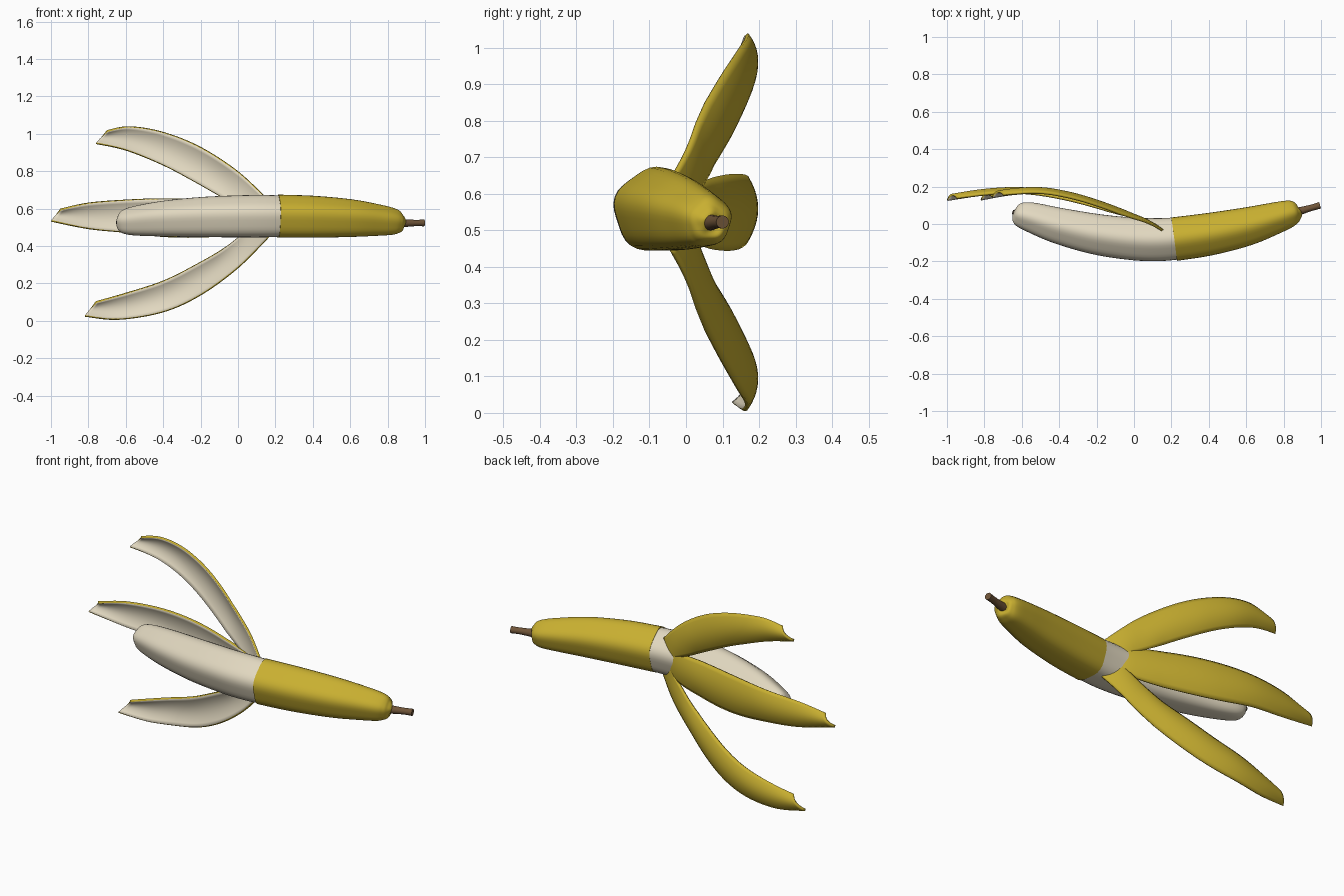
import bpy, bmesh, math
from mathutils import Vector

if "Cube" in bpy.data.objects:
    bpy.data.objects.remove(bpy.data.objects["Cube"])


def material(name, rgb):
    m = bpy.data.materials.new(name)
    m.diffuse_color = (*rgb, 1)
    m.use_nodes = True
    m.node_tree.nodes["Principled BSDF"].inputs["Base Color"].default_value = m.diffuse_color
    return m


YELLOW = material("peel_yellow", (0.58, 0.43, 0.03))
CREAM = material("flesh_cream", (0.76, 0.69, 0.53))
BROWN = material("stem_brown", (0.16, 0.09, 0.04))
DARK = material("tip_dark", (0.06, 0.04, 0.03))


def spline(pts, t):
    """Catmull-Rom through tuples, t in 0..1."""
    n = len(pts) - 1
    i = min(int(t * n), n - 1)
    u = t * n - i
    p = [Vector(pts[min(max(k, 0), n)]) for k in (i - 1, i, i + 1, i + 2)]
    return 0.5 * (2 * p[1] + (p[2] - p[0]) * u
                  + (2 * p[0] - 5 * p[1] + 4 * p[2] - p[3]) * u * u
                  + (3 * p[1] - p[0] - 3 * p[2] + p[3]) * u ** 3)


def finish(name, bm, mats, angle=40):
    me = bpy.data.meshes.new(name)
    bm.to_mesh(me)
    bm.free()
    ob = bpy.data.objects.new(name, me)
    bpy.context.collection.objects.link(ob)
    for m in mats:
        me.materials.append(m)
    bpy.ops.object.select_all(action='DESELECT')
    ob.select_set(True)
    bpy.context.view_layer.objects.active = ob
    bpy.ops.object.shade_smooth_by_angle(angle=math.radians(angle))
    return ob


def tube(name, pts, mat, ridge=0.0, sides=40, steps=6):
    """Sweep a (softly five-sided) ring along points (x, y, z, radius)."""
    bm = bmesh.new()
    n = (len(pts) - 1) * steps
    path = [spline([Vector(p) for p in pts], k / n) for k in range(n + 1)]
    rings = []
    for k, p in enumerate(path):
        a, b = path[max(k - 1, 0)], path[min(k + 1, n)]
        tan = (b - a).to_3d().normalized()
        side = Vector((0, 0, 1)).cross(tan).normalized()
        up = tan.cross(side)
        ring = []
        for j in range(sides):
            th = 2 * math.pi * j / sides
            r = p[3] * (1 + ridge * math.cos(5 * (th - math.pi / 2)))
            ring.append(bm.verts.new(p.to_3d() + r * (math.cos(th) * side + math.sin(th) * up)))
        rings.append(ring)
    for r0, r1 in zip(rings, rings[1:]):
        for j in range(sides):
            bm.faces.new((r0[j], r0[j - 1], r1[j - 1], r1[j]))
    bm.faces.new(rings[0])
    bm.faces.new(rings[-1])
    bmesh.ops.recalc_face_normals(bm, faces=bm.faces)
    return finish(name, bm, [mat])


# Flesh, running a little way into the unpeeled skin
tube("flesh", [(-0.643, 0.062, 0.525, 0.018), (-0.632, 0.058, 0.525, 0.047),
               (-0.605, 0.05, 0.527, 0.066), (-0.54, 0.033, 0.532, 0.08),
               (-0.4, -0.01, 0.542, 0.095), (-0.2, -0.055, 0.55, 0.107),
               (0.0, -0.08, 0.554, 0.112), (0.15, -0.083, 0.555, 0.113),
               (0.3, -0.07, 0.554, 0.108)], CREAM, 0.04)

# Dark blossom tip
tube("flesh_tip", [(-0.65, 0.064, 0.525, 0.008), (-0.645, 0.0625, 0.525, 0.014),
                   (-0.63, 0.058, 0.525, 0.016)], DARK, sides=12, steps=2)

# Unpeeled skin
tube("peel_base", [(0.214, -0.081, 0.555, 0.115), (0.4, -0.055, 0.552, 0.112),
                   (0.6, -0.014, 0.545, 0.101), (0.75, 0.03, 0.535, 0.084),
                   (0.83, 0.055, 0.528, 0.071), (0.865, 0.064, 0.524, 0.056),
                   (0.88, 0.068, 0.523, 0.038), (0.884, 0.07, 0.522, 0.018)], YELLOW, 0.04)

# Stem
tube("stem", [(0.86, 0.062, 0.522, 0.024), (0.9, 0.073, 0.522, 0.02),
              (0.95, 0.087, 0.523, 0.017), (0.995, 0.1, 0.523, 0.018)], BROWN, sides=16, steps=3)

# Sideways bend of the peeled strips, (x, y)
BEND = [(0.2, -0.06), (0.1, 0.01), (0.0, 0.055), (-0.2, 0.12), (-0.4, 0.17),
        (-0.6, 0.197), (-0.8, 0.188), (-1.0, 0.157)]


def bend(x):
    lo, hi = 0.0, 1.0
    for _ in range(25):
        mid = (lo + hi) / 2
        if spline(BEND, mid)[0] > x:
            lo = mid
        else:
            hi = mid
    return spline(BEND, lo)[1]


def strip(name, edge_a, edge_b, stretch, rows=36, cols=10, cup=0.026):
    """Cupped sheet between two (x, z) edges, yellow outside and cream inside."""
    bm = bmesh.new()
    grid = []
    for i in range(rows + 1):
        a, b = spline(edge_a, i / rows), spline(edge_b, i / rows)
        row = []
        for j in range(cols + 1):
            s = j / cols
            x, z = a.lerp(b, s)
            y = bend(x * stretch if x < 0 else x) - cup * (2 * s - 1) ** 2 * min(1, i / 10)
            row.append(bm.verts.new((x, y, z)))
        grid.append(row)
    for r0, r1 in zip(grid, grid[1:]):
        for j in range(cols):
            bm.faces.new((r0[j], r0[j + 1], r1[j + 1], r1[j]))
    bm.normal_update()
    if sum(f.normal.y for f in bm.faces) < 0:
        bmesh.ops.reverse_faces(bm, faces=bm.faces)
    ob = finish(name, bm, [YELLOW, CREAM])
    mod = ob.modifiers.new("thickness", 'SOLIDIFY')
    mod.thickness = 0.012
    mod.offset = -1
    mod.material_offset = 1


# Three peeled strips
strip("peel_strip_upper",
      [(0.16, 0.65), (0, 0.8), (-0.2, 0.93), (-0.4, 1.01), (-0.58, 1.04), (-0.70, 1.02)],
      [(0.1, 0.57), (-0.06, 0.645), (-0.22, 0.735), (-0.4, 0.83), (-0.6, 0.91), (-0.76, 0.945)], 1.2)
strip("peel_strip_middle",
      [(0.13, 0.6), (0, 0.63), (-0.2, 0.65), (-0.4, 0.655), (-0.6, 0.648), (-0.8, 0.632), (-0.95, 0.6)],
      [(0.13, 0.5), (0, 0.46), (-0.2, 0.445), (-0.4, 0.448), (-0.6, 0.47), (-0.8, 0.49), (-1.0, 0.53)], 1.0)
strip("peel_strip_lower",
      [(0.17, 0.45), (0, 0.28), (-0.2, 0.135), (-0.4, 0.045), (-0.64, 0.005), (-0.82, 0.022)],
      [(0.1, 0.53), (-0.06, 0.4), (-0.22, 0.305), (-0.4, 0.215), (-0.6, 0.15), (-0.76, 0.105)], 1.2)
